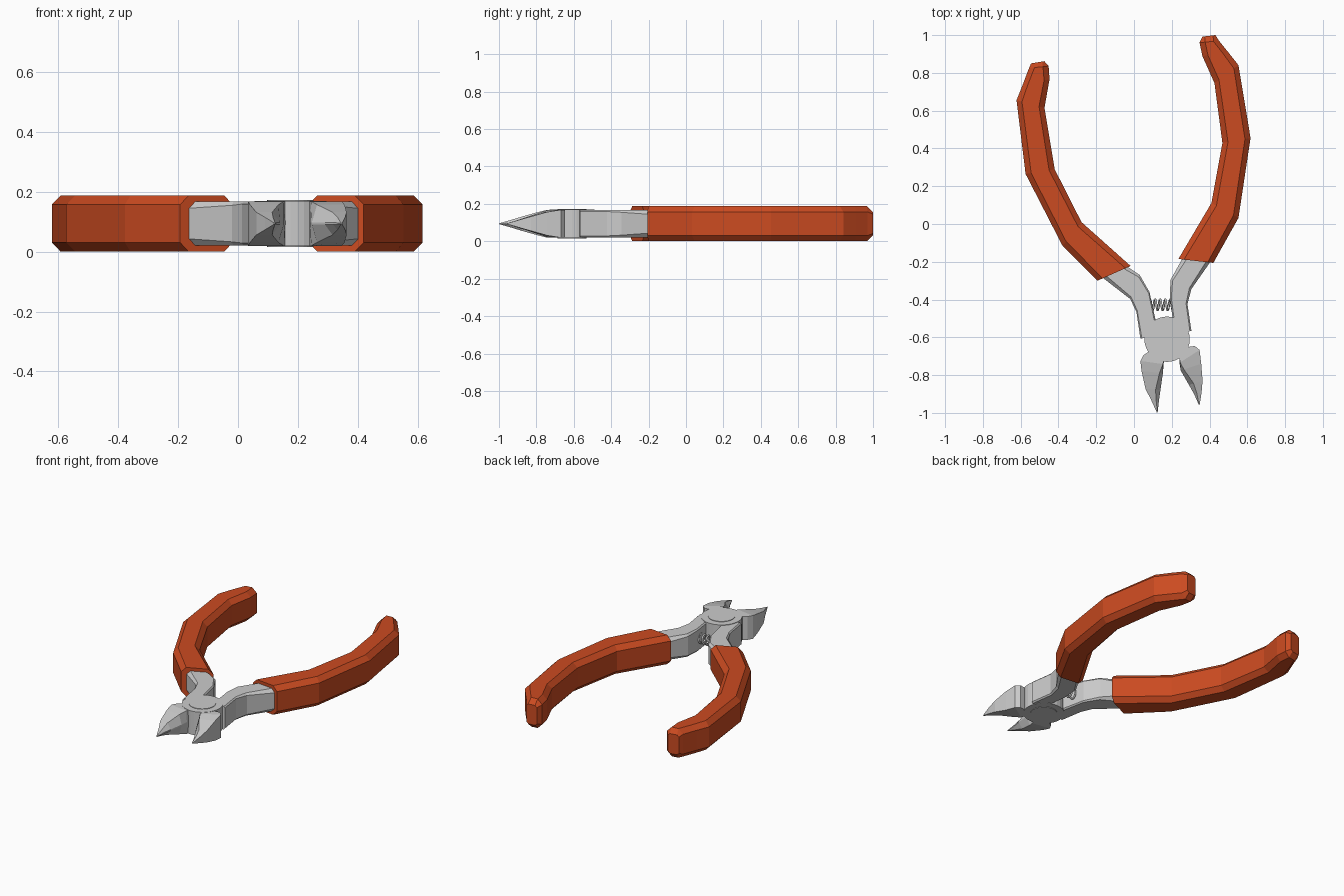
import bpy, bmesh, math
from mathutils import Vector

ZC = 0.094  # mid-plane of the whole tool


def make_object(name, bm, mat=None):
    bmesh.ops.recalc_face_normals(bm, faces=bm.faces)
    me = bpy.data.meshes.new(name)
    bm.to_mesh(me)
    bm.free()
    ob = bpy.data.objects.new(name, me)
    bpy.context.collection.objects.link(ob)
    if mat:
        me.materials.append(mat)
    return ob


def loft(name, stations, section, mat=None):
    """Each station is (outer x, outer y, inner x, inner y, *section args)."""
    bm = bmesh.new()
    rings = []
    for ox, oy, ix, iy, *args in stations:
        a, b = Vector((ox, oy, ZC)), Vector((ix, iy, ZC))
        w = (b - a).length
        d = (b - a) / w
        rings.append([bm.verts.new(a + d * t + Vector((0, 0, z))) for t, z in section(w, *args)])
    n = len(rings[0])
    for r, s in zip(rings, rings[1:]):
        for i in range(n):
            j = (i + 1) % n
            bm.faces.new((r[i], r[j], s[j], s[i]))
    bm.faces.new(rings[0])
    bm.faces.new(rings[-1])
    return make_object(name, bm, mat)


def octagon(w, h, c):
    # rectangle with chamfered corners
    return [(0, c - h), (0, h - c), (c, h), (w - c, h),
            (w, h - c), (w, c - h), (w - c, -h), (c, -h)]


def blade(w, h, s):
    # flat back, inner side bevelled by s to a cutting edge at mid height
    e = min(0.004, h * 0.5)
    return [(0, -h), (0, h), (w - s, h), (w, e), (w, -e), (w - s, -h)]


def with_args(points, args):
    return [(*p, *args) for p in points]


def disc(name, r, z0, z1, segs=32):
    bm = bmesh.new()
    bmesh.ops.create_cone(bm, cap_ends=True, segments=segs, radius1=r, radius2=r, depth=z1 - z0)
    bmesh.ops.translate(bm, verts=bm.verts, vec=(0.175, -0.61, (z0 + z1) / 2))
    return make_object(name, bm)


red = bpy.data.materials.new("red_grip")
red.diffuse_color = (0.6, 0.07, 0.015, 1)

# Rubber grips
H, C = 0.0935, 0.03
left = [(-0.193, -0.300, -0.018, -0.222), (-0.378, -0.116, -0.278, 0.01),
        (-0.574, 0.265, -0.42, 0.29), (-0.622, 0.656, -0.474, 0.614),
        (-0.59, 0.735, -0.447, 0.767), (-0.556, 0.825, -0.452, 0.836)]
right = [(0.42, -0.206, 0.235, -0.185), (0.553, 0.032, 0.41, 0.111),
         (0.617, 0.455, 0.468, 0.429), (0.553, 0.841, 0.426, 0.746),
         (0.50, 0.908, 0.362, 0.889), (0.45, 0.97, 0.347, 0.96)]
loft("left_grip", with_args(left, (H, C)) + [(-0.545, 0.85, -0.475, 0.862, H - C, 0.012)], octagon, red)
loft("right_grip", with_args(right, (H, C)) + [(0.431, 1.0, 0.362, 0.992, H - C, 0.012)], octagon, red)

# Steel arms from the grips to the pivot
loft("left_arm", [(-0.21, -0.245, -0.08, -0.19, 0.073, 0.022),
                  (-0.165, -0.285, -0.03, -0.23, 0.073, 0.022),
                  (-0.02, -0.397, 0.03, -0.27, 0.073, 0.012),
                  (0.013, -0.466, 0.082, -0.36, 0.073, 0.008),
                  (0.034, -0.608, 0.13, -0.58, 0.073, 0.008)], octagon)
loft("right_arm", [(0.425, -0.16, 0.275, -0.15, 0.073, 0.022),
                   (0.40, -0.207, 0.248, -0.198, 0.073, 0.022),
                   (0.304, -0.344, 0.193, -0.296, 0.073, 0.012),
                   (0.283, -0.423, 0.190, -0.39, 0.073, 0.008),
                   (0.304, -0.566, 0.215, -0.58, 0.073, 0.008)], octagon)

# Pivot joint and rivet
disc("pivot_joint", 0.12, 0.019, 0.170)
disc("pivot_rivet", 0.078, 0.016, 0.173)

# Cutting jaws, tapering to points
loft("left_jaw", [(0.079, -0.655, 0.17, -0.64, 0.0745, 0.001),
                  (0.077, -0.677, 0.165, -0.70, 0.0745, 0.001),
                  (0.050, -0.695, 0.158, -0.728, 0.0745, 0.001),
                  (0.034, -0.725, 0.157, -0.742, 0.0745, 0.004),
                  (0.040, -0.778, 0.153, -0.79, 0.063, 0.018),
                  (0.061, -0.873, 0.140, -0.88, 0.038, 0.026),
                  (0.090, -0.93, 0.132, -0.935, 0.021, 0.015),
                  (0.121, -0.998, 0.125, -1.0, 0.002, 0.001)], blade)
loft("right_jaw", [(0.280, -0.63, 0.20, -0.64, 0.0745, 0.001),
                   (0.285, -0.651, 0.225, -0.69, 0.0745, 0.001),
                   (0.322, -0.646, 0.240, -0.714, 0.0745, 0.001),
                   (0.347, -0.667, 0.241, -0.735, 0.0745, 0.004),
                   (0.356, -0.74, 0.247, -0.775, 0.063, 0.018),
                   (0.363, -0.83, 0.291, -0.852, 0.038, 0.026),
                   (0.358, -0.89, 0.318, -0.90, 0.021, 0.015),
                   (0.348, -0.955, 0.343, -0.956, 0.002, 0.001)], blade)

# Return spring between the arms
curve = bpy.data.curves.new("return_spring", 'CURVE')
curve.dimensions = '3D'
curve.bevel_depth = 0.006
curve.bevel_resolution = 1
spline = curve.splines.new('POLY')
turns, steps = 4.5, 72
spline.points.add(steps)
for i, p in enumerate(spline.points):
    a = 2 * math.pi * turns * i / steps
    p.co = (0.085 + 0.12 * i / steps, -0.428 + 0.028 * math.cos(a), ZC + 0.028 * math.sin(a), 1)
bpy.context.collection.objects.link(bpy.data.objects.new("return_spring", curve))
